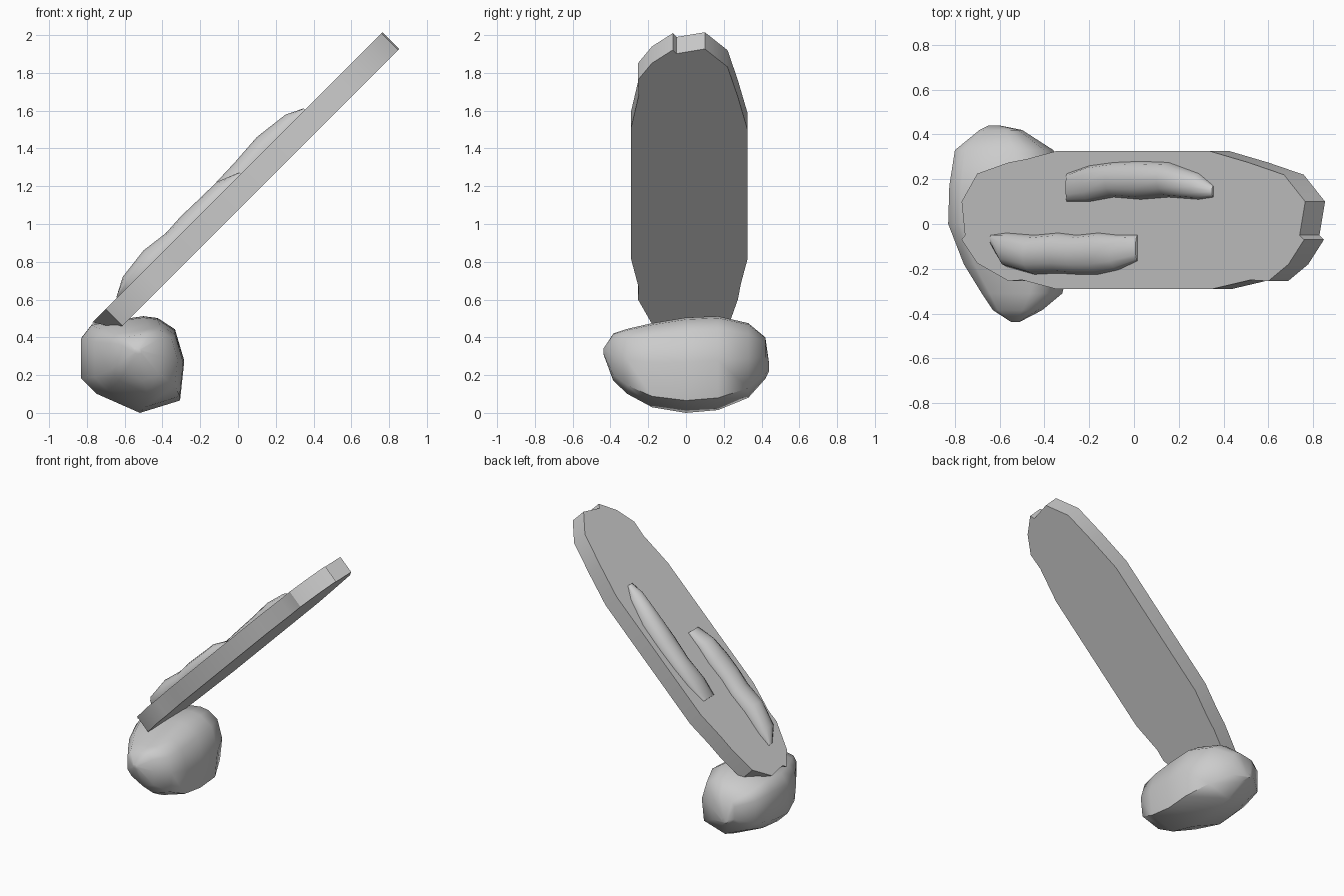
import bpy, bmesh, math
from mathutils import Vector

if "Cube" in bpy.data.objects:
    bpy.data.objects.remove(bpy.data.objects["Cube"])

N = Vector((-1, 0, 1)).normalized()   # normal of the tilted plank


def on_plank(x, y, h=0.0):
    """Point on the plank's upper face, raised by h along its normal."""
    return Vector((x, y, x + 1.25)) + N * h


def finish(bm, name, angle):
    bmesh.ops.recalc_face_normals(bm, faces=bm.faces)
    me = bpy.data.meshes.new(name)
    bm.to_mesh(me)
    bm.free()
    ob = bpy.data.objects.new(name, me)
    bpy.context.collection.objects.link(ob)
    bpy.ops.object.select_all(action='DESELECT')
    ob.select_set(True)
    bpy.context.view_layer.objects.active = ob
    bpy.ops.object.shade_smooth_by_angle(angle=math.radians(angle))
    return ob


def loft(name, rings, angle):
    bm = bmesh.new()
    loops = [[bm.verts.new(p) for p in r] for r in rings]
    n = len(loops[0])
    for a, b in zip(loops, loops[1:]):
        for i in range(n):
            j = (i + 1) % n
            bm.faces.new((a[i], a[j], b[j], b[i]))
    bm.faces.new(loops[0])
    bm.faces.new(loops[-1])
    return finish(bm, name, angle)


# tilted plank: worn outline extruded along the normal, lower end cut flat
outline = [(-.77, .10), (-.70, .225), (-.56, .275), (-.48, .29), (-.35, .325),
           (.34, .325), (.51, .275), (.67, .22), (.765, .10), (.74, -.05),
           (.76, -.07), (.69, -.18), (.60, -.255), (.52, -.25), (.35, -.29),
           (-.35, -.29), (-.50, -.25), (-.56, -.255), (-.70, -.175),
           (-.77, -.07), (-.755, -.05)]
upper = [on_plank(x, y) for x, y in outline]
lower = []
for x, y in outline:
    p = on_plank(x, y, -.125)
    lift = max(0, .445 - p.z)
    lower.append(p + Vector((lift, 0, lift)))
loft("plank", [upper, lower], 30)


# raised ridges: arched cross-sections, each row is (x, y0, y1, height)
def ridge(name, rows):
    rings = []
    for x, y0, y1, h in rows:
        ring = [on_plank(x, y0, -.02)]
        for k in range(7):
            t = math.pi * k / 6
            y = (y0 + y1) / 2 + (y0 - y1) / 2 * math.cos(t)
            ring.append(on_plank(x, y, h * math.sin(t)))
        ring.append(on_plank(x, y1, -.02))
        rings.append(ring)
    loft(name, rings, 50)


ridge("front_ridge", [(-.64, -.05, -.09, .005), (-.57, -.04, -.19, .057),
                      (-.445, -.05, -.225, .078), (-.34, -.04, -.22, .059),
                      (-.255, -.05, -.225, .066), (-.16, -.04, -.225, .062),
                      (-.07, -.05, -.205, .06), (.015, -.05, -.165, .012)])
ridge("back_ridge", [(-.30, .10, .225, .008), (-.20, .10, .26, .05),
                     (-.09, .12, .275, .06), (.03, .11, .28, .066),
                     (.155, .12, .275, .078), (.29, .11, .225, .055),
                     (.355, .12, .17, .01)])

# boulder: one uneven section scaled to stations (y, x0, x1, z0, z1)
section = [(0, .36), (0, .78), (.1, .92), (.6, 1), (.74, .98),
           (.91, .86), (1, .53), (.96, .13), (.57, 0), (.15, .2)]
stations = [(-.437, -.55, -.51, .31, .34), (-.385, -.63, -.41, .17, .42),
            (-.31, -.68, -.32, .10, .445), (-.18, -.76, -.29, .03, .475),
            (0, -.83, -.285, 0, .505), (.17, -.825, -.285, .015, .512),
            (.33, -.80, -.36, .08, .475), (.42, -.69, -.50, .18, .40),
            (.44, -.65, -.60, .22, .26)]
loft("boulder", [[(x0 + u * (x1 - x0), y, z0 + v * (z1 - z0)) for u, v in section]
                 for y, x0, x1, z0, z1 in stations], 50)
